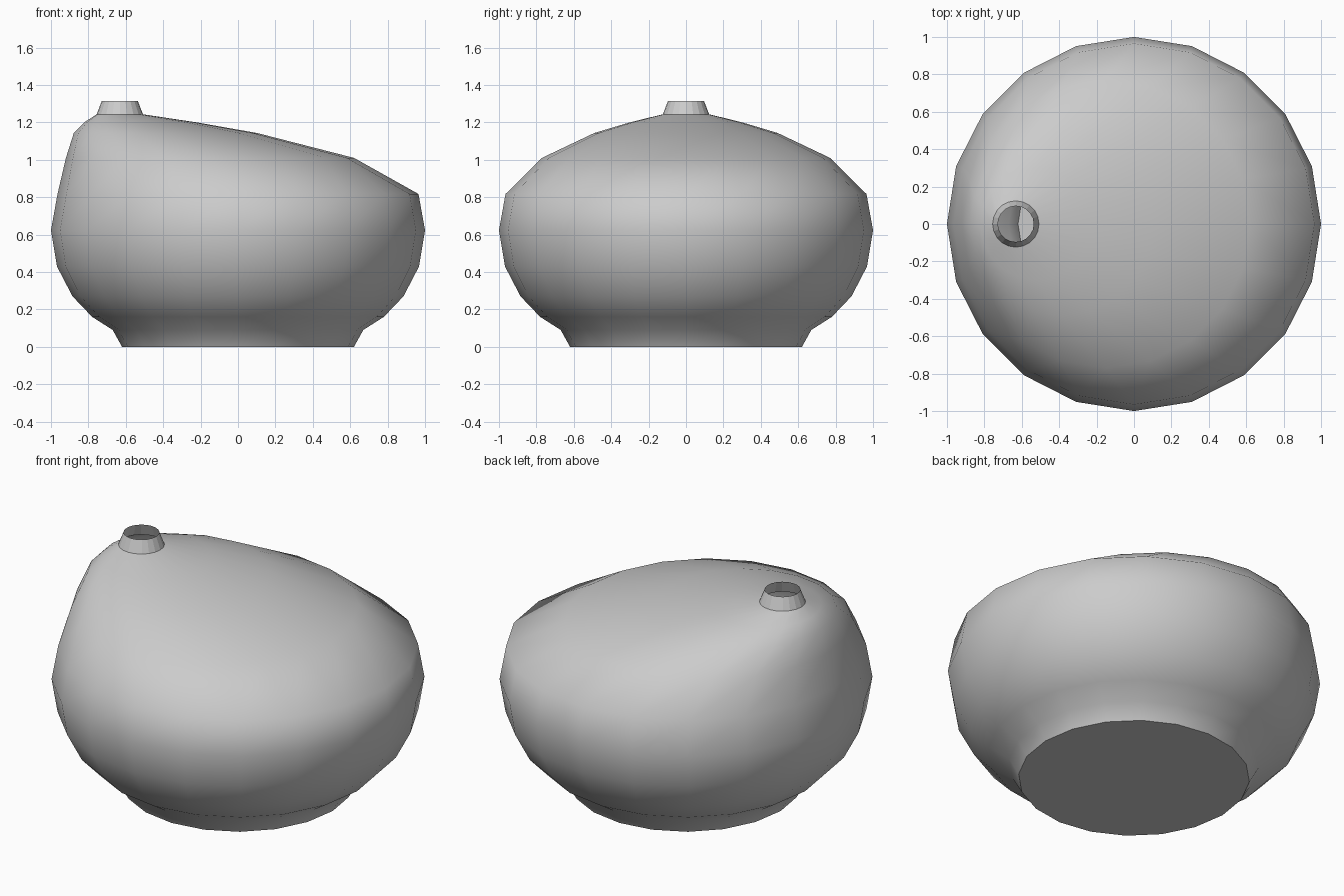
import bpy, bmesh
from math import sin, cos, pi

if "Cube" in bpy.data.objects:
    bpy.data.objects.remove(bpy.data.objects["Cube"])

SIDES = 20

def loft(name, rings, smooth, cap_bottom=False):
    """Join circular rings given as (centre x, radius, z)."""
    bm = bmesh.new()
    loops = []
    for cx, r, z in rings:
        loops.append([bm.verts.new((cx + r * cos(2 * pi * i / SIDES),
                                    r * sin(2 * pi * i / SIDES), z))
                      for i in range(SIDES)])
    for a, b in zip(loops, loops[1:]):
        for i in range(SIDES):
            j = (i + 1) % SIDES
            f = bm.faces.new((a[i], a[j], b[j], b[i]))
            f.smooth = smooth
    if cap_bottom:
        bm.faces.new(loops[0][::-1]).smooth = False
    mesh = bpy.data.meshes.new(name)
    bm.to_mesh(mesh)
    bm.free()
    obj = bpy.data.objects.new(name, mesh)
    bpy.context.collection.objects.link(obj)
    return obj

# Rounded vessel: straight foot and belly, shoulder leaning towards -x, open neck
loft("vessel_body", [
    (0, 0.62, 0), (0, 0.67, 0.09), (0, 0.78, 0.16), (0, 0.885, 0.27),
    (0, 0.968, 0.43), (0, 1.0, 0.623), (0, 0.965, 0.817),
    (-0.15, 0.77, 1.01), (-0.388, 0.49, 1.143), (-0.522, 0.30, 1.20),
    (-0.632, 0.124, 1.243),
], smooth=True, cap_bottom=True)

# Small tapered open spout
loft("spout", [(-0.632, 0.124, 1.243), (-0.632, 0.096, 1.315)], smooth=False)
